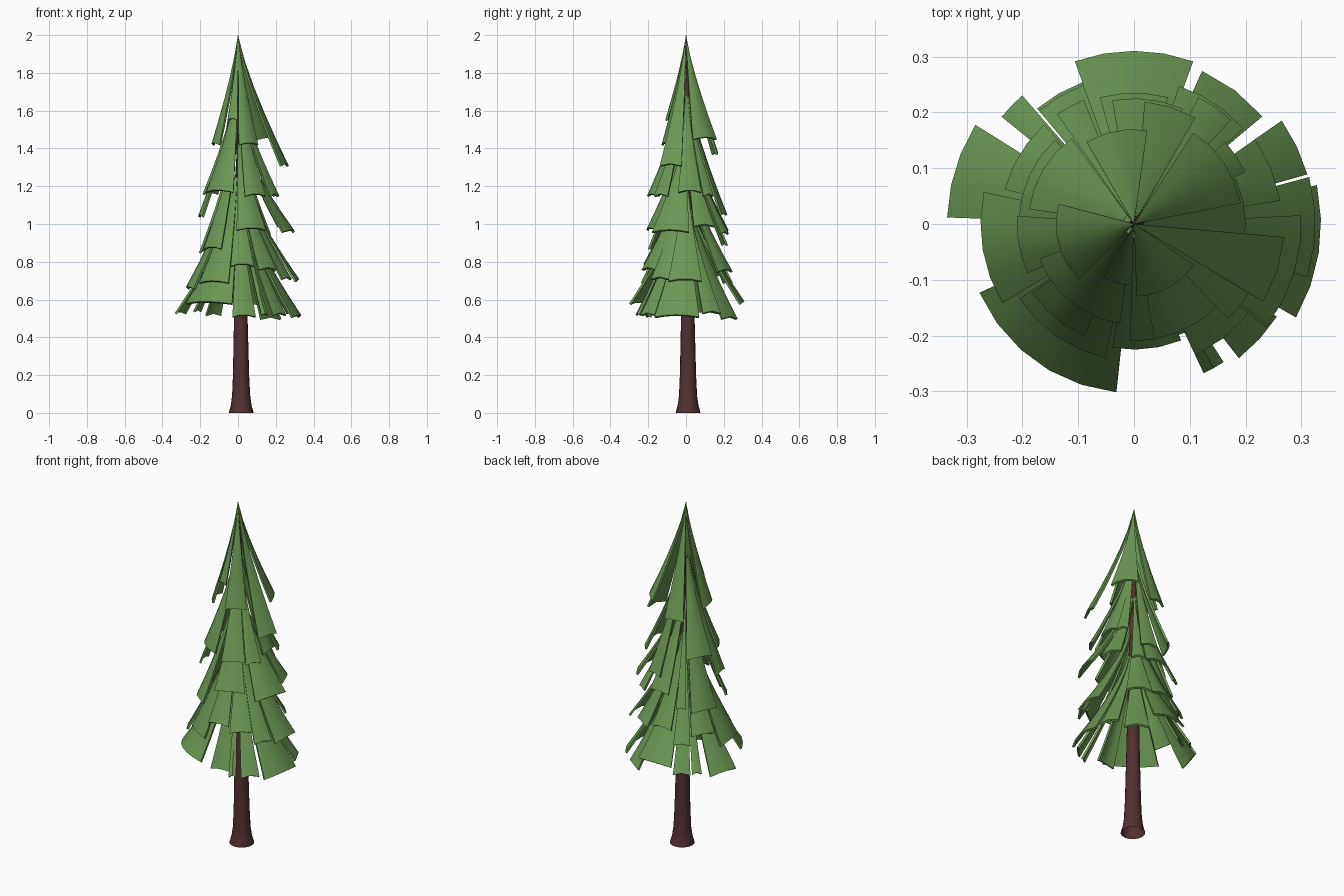
import bpy, bmesh, math

if "Cube" in bpy.data.objects:
    bpy.data.objects.remove(bpy.data.objects["Cube"])

def material(name, col):
    m = bpy.data.materials.new(name)
    m.diffuse_color = (*col, 1)
    m.use_nodes = True
    m.node_tree.nodes["Principled BSDF"].inputs["Base Color"].default_value = m.diffuse_color
    return m

GREEN = material("needles", (0.15, 0.31, 0.09))
BROWN = material("bark", (0.085, 0.03, 0.03))

def finish(bm, name, mat):
    me = bpy.data.meshes.new(name)
    bm.to_mesh(me)
    bm.free()
    me.materials.append(mat)
    ob = bpy.data.objects.new(name, me)
    bpy.context.collection.objects.link(ob)
    bpy.ops.object.select_all(action='DESELECT')
    bpy.context.view_layer.objects.active = ob
    ob.select_set(True)
    return ob

def add_blade(bm, top, r_top, a0, a1, radius, bottom, rings=5):
    """One flared, curved wedge of foliage hanging from the trunk."""
    n = max(2, round(abs(a1 - a0) / 11))
    grid = []
    for i in range(rings + 1):
        t = i / rings
        r = r_top + (radius - r_top) * t ** 1.27
        row = []
        for j in range(n + 1):
            a = math.radians(a0 + (a1 - a0) * j / n)
            # rim is slightly bowed, dipping at its two corners
            z = top + (bottom - top) * t - 0.012 * t * (2 * j / n - 1) ** 2
            row.append(bm.verts.new((r * math.cos(a), r * math.sin(a), z)))
        grid.append(row)
    for i in range(rings):
        for j in range(n):
            bm.faces.new((grid[i][j], grid[i + 1][j], grid[i + 1][j + 1], grid[i][j + 1]))

def tier(name, top, r_top, blades):
    bm = bmesh.new()
    for b in blades:
        add_blade(bm, top, r_top, *b)
    ob = finish(bm, name, GREEN)
    s = ob.modifiers.new("thickness", 'SOLIDIFY')
    s.thickness = 0.012
    s.offset = -1
    bpy.ops.object.modifier_apply(modifier=s.name)
    # keep the thickness from poking out above or through the tip
    for v in ob.data.vertices:
        if v.co.z > 1.985:
            v.co = (v.co.x * 0.15, v.co.y * 0.15, min(v.co.z, 2.0))
    bpy.ops.object.shade_smooth_by_angle(angle=math.radians(35))

# Trunk: flared at the foot, tapering to the tip, open underneath
bm = bmesh.new()
profile = [(0.066, 0), (0.055, 0.04), (0.048, 0.09), (0.043, 0.2), (0.036, 0.5),
           (0.026, 1.0), (0.016, 1.5), (0.003, 1.9)]
N = 16
rows = []
for r, z in profile:
    k = 1 - 0.5 * z / 1.9
    rows.append([bm.verts.new((0.017 * k + r * math.cos(2 * math.pi * j / N),
                               0.011 * k + r * math.sin(2 * math.pi * j / N), z)) for j in range(N)])
for lo, hi in zip(rows, rows[1:]):
    for j in range(N):
        bm.faces.new((lo[j], lo[(j + 1) % N], hi[(j + 1) % N], hi[j]))
finish(bm, "trunk", BROWN)
bpy.ops.object.shade_smooth_by_angle(angle=math.radians(40))

# Foliage tiers; each blade is (start angle, end angle, rim radius, rim height)
tier("crown_tier", 2.0, 0.002, [
    (82, 120, 0.17, 1.38), (11, 57, 0.195, 1.46), (-31, -5, 0.27, 1.32),
    (-88, -34, 0.13, 1.43), (165, 225, 0.14, 1.43), (240, 268, 0.11, 1.56)])

tier("upper_tier", 1.68, 0.02, [
    (-80, -45, 0.21, 1.16), (-45, -24, 0.24, 1.16), (-12, 24, 0.20, 1.18),
    (25, 42, 0.22, 1.16), (60, 85, 0.22, 1.06), (126, 172, 0.19, 1.17),
    (176, 205, 0.21, 1.05), (200, 262, 0.18, 1.18)])

tier("middle_tier", 1.45, 0.025, [
    (-92, -45, 0.21, 0.98), (-37, 3, 0.30, 0.97), (9, 35, 0.265, 1.00),
    (47, 63, 0.255, 0.96), (67, 100, 0.225, 0.97), (112, 125, 0.24, 0.90),
    (133, 178, 0.207, 0.86), (214, 246, 0.22, 0.88)])

tier("lower_tier", 1.25, 0.025, [
    (-100, -68, 0.225, 0.79), (-65, -38, 0.26, 0.77), (-38, -18, 0.30, 0.72),
    (-17, 15, 0.325, 0.71), (41, 72, 0.26, 0.76), (75, 105, 0.235, 0.77),
    (110, 130, 0.265, 0.70), (132, 165, 0.24, 0.74), (168, 211, 0.275, 0.67),
    (213, 258, 0.245, 0.70)])

tier("bottom_tier", 1.1, 0.03, [
    (70, 110, 0.31, 0.59), (40, 66, 0.30, 0.51), (16, 35, 0.323, 0.54),
    (-30, 12, 0.335, 0.52), (-52, -33, 0.305, 0.53), (-65, -57, 0.295, 0.53),
    (-98, -64, 0.215, 0.52), (204, 264, 0.303, 0.59), (148, 178, 0.335, 0.54),
    (131, 141, 0.305, 0.55), (110, 130, 0.27, 0.53)])
